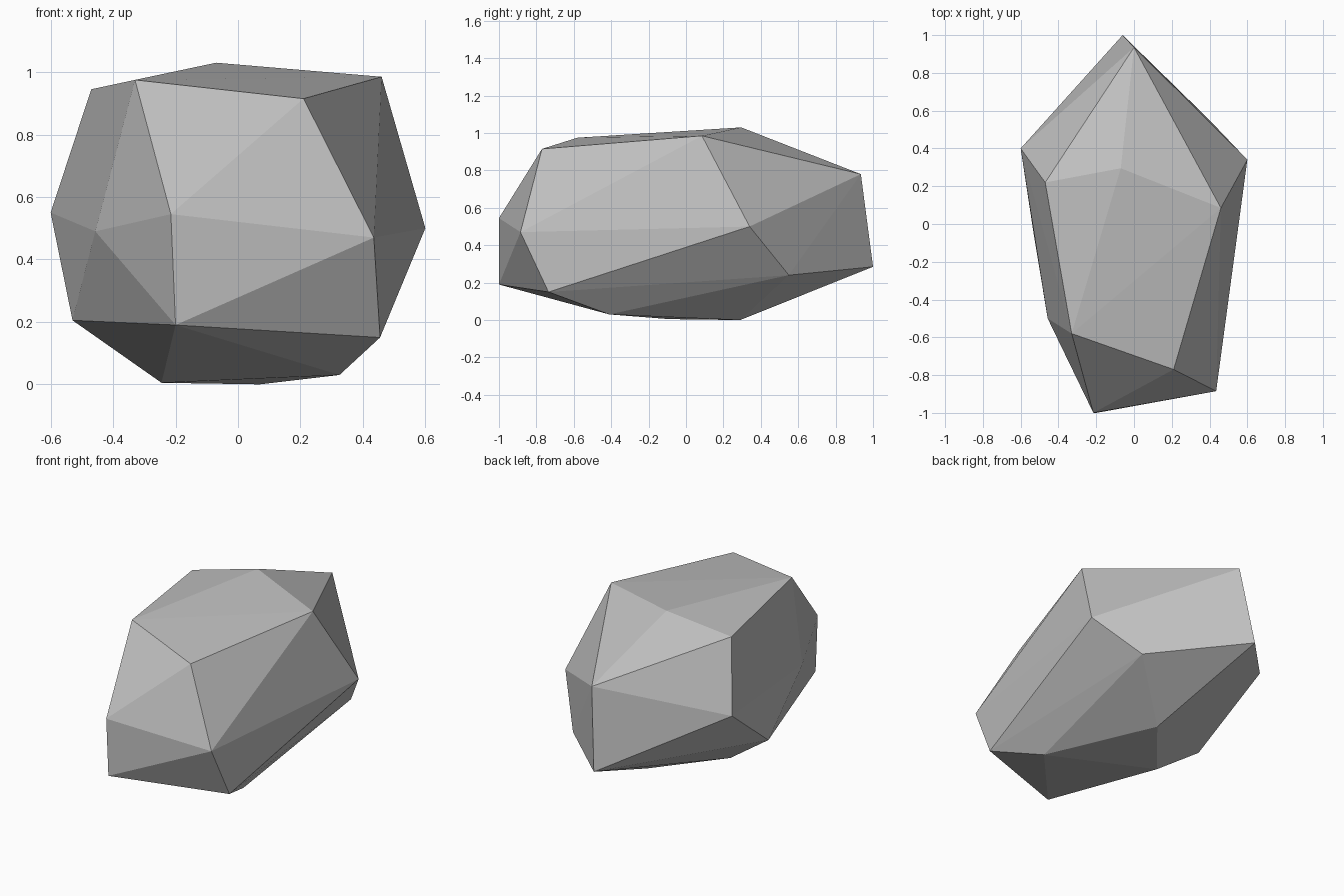
import bpy
import bmesh

# Remove the default cube
default_cube = bpy.data.objects.get("Cube")
if default_cube:
    bpy.data.objects.remove(default_cube, do_unlink=True)


def make_material(name, colour):
    material = bpy.data.materials.new(name)
    material.use_nodes = True
    material.diffuse_color = colour
    for node in material.node_tree.nodes:
        if node.type == "BSDF_PRINCIPLED":
            node.inputs["Base Color"].default_value = colour
            node.inputs["Roughness"].default_value = 1.0
    return material


# Corners of the boulder, ring by ring from the crown down to the base
crown = [(-.47, .22, .945), (-.33, -.58, .975), (.21, -.77, .915),
         (.46, .085, .985), (-.07, .295, 1.03)]
waist = [(-.6, .4, .55), (-.457, -.5, .49), (-.215, -1, .545),
         (.435, -.885, .47), (.6, .34, .5), (0, .935, .78)]
foot = [(-.53, -.06, .205), (-.2, -1, .19), (.455, -.735, .15),
        (.4, .55, .24), (-.06, 1, .285)]
base = [(-.245, -.09, .005), (.07, .29, 0), (.325, -.41, .03)]


def make_faceted_stone(name, rings, material):
    """Wrap flat facets around the corner rings."""
    bm = bmesh.new()
    for ring in rings:
        for corner in ring:
            bm.verts.new(corner)
    bmesh.ops.convex_hull(bm, input=bm.verts[:])
    bmesh.ops.recalc_face_normals(bm, faces=bm.faces[:])
    for face in bm.faces:
        face.smooth = False

    mesh = bpy.data.meshes.new(name)
    bm.to_mesh(mesh)
    bm.free()
    mesh.materials.append(material)
    stone = bpy.data.objects.new(name, mesh)
    bpy.context.collection.objects.link(stone)
    return stone


# Boulder
stone_grey = make_material("stone_grey", (.52, .52, .52, 1))
make_faceted_stone("boulder", [crown, waist, foot, base], stone_grey)
